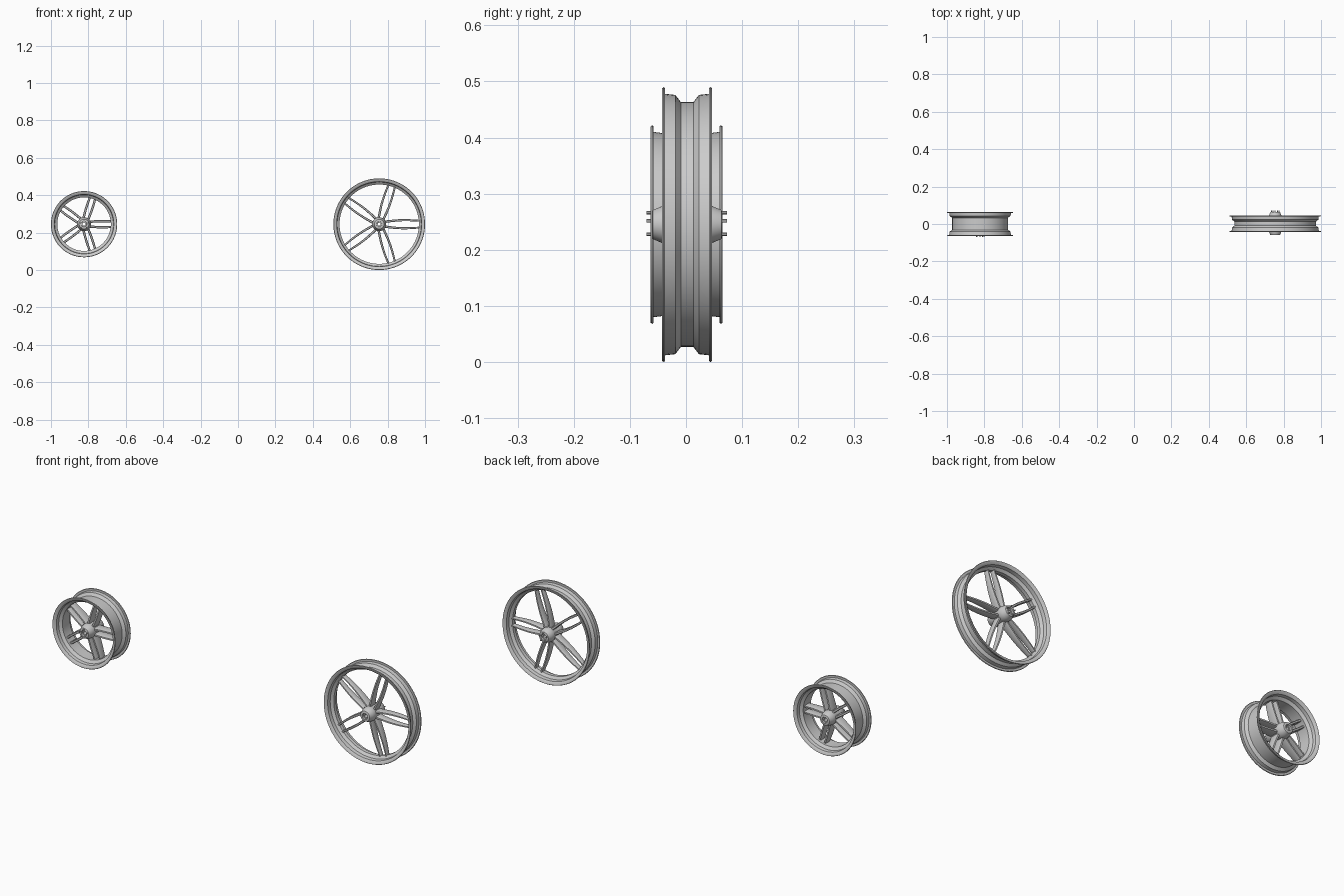
import bpy, bmesh, math
from mathutils import Matrix, Vector

cube = bpy.data.objects.get("Cube")
if cube:
    bpy.data.objects.remove(cube)

metal = bpy.data.materials.new("light grey metal")
metal.use_nodes = True
GREY = (0.6, 0.6, 0.6, 1)
metal.diffuse_color = GREY
metal.node_tree.nodes["Principled BSDF"].inputs["Base Color"].default_value = GREY


def finish(name, bm, centre):
    bmesh.ops.recalc_face_normals(bm, faces=bm.faces)
    mesh = bpy.data.meshes.new(name)
    bm.to_mesh(mesh)
    bm.free()
    mesh.materials.append(metal)
    ob = bpy.data.objects.new(name, mesh)
    bpy.context.collection.objects.link(ob)
    ob.location = centre
    bpy.ops.object.select_all(action="DESELECT")
    ob.select_set(True)
    bpy.context.view_layer.objects.active = ob
    bpy.ops.object.shade_smooth_by_angle(angle=math.radians(35))


def lathe(name, profile, centre, steps):
    """Spin a closed (radius, y) outline around the wheel axle."""
    bm = bmesh.new()
    rings = []
    for i in range(steps):
        a = math.tau * i / steps
        rings.append([bm.verts.new((r * math.cos(a), y, r * math.sin(a))) for r, y in profile])
    n = len(profile)
    for i in range(steps):
        p, q = rings[i], rings[(i + 1) % steps]
        for j in range(n):
            k = (j + 1) % n
            bm.faces.new((p[j], p[k], q[k], q[j]))
    finish(name, bm, centre)


def rim(name, radius, half, seat, well, drop, flat, thick, centre):
    """Drop-centre rim with rolled lips; the inside follows the outside."""
    lip = 0.0055
    outer = [(seat, half - lip), (seat - 0.002, drop), (well, flat)]
    edge = [(radius - 0.002, half - lip), (radius, half - lip / 2), (radius - 0.002, half),
            (seat + 0.003, half - 0.001), (seat - thick, half - lip - 0.002)]
    inner = [(seat - thick - 0.002, drop - 0.002), (well - thick, flat - 0.002)]
    side = outer[::-1] + edge + inner
    profile = side + [(r, -y) for r, y in reversed(side)]
    lathe(name, profile, centre, 96)


def spokes(name, r0, r1, gaps, widths, depths, centre):
    """Five pairs of bowed, tapering blades."""
    bm = bmesh.new()
    steps = 12
    for i in range(5):
        turn = Matrix.Rotation(-math.tau * i / 5, 3, "Y")
        for s in (-1, 1):
            prev = None
            for k in range(steps + 1):
                t = k / steps
                r = r0 + (r1 - r0) * t
                gap = gaps[0] + (gaps[1] - gaps[0]) * t + gaps[2] * math.sin(math.pi * t)
                w = widths[0] + (widths[1] - widths[0]) * t
                d = depths[0] + (depths[1] - depths[0]) * t
                section = [(-w, -d * 0.7), (-w * 0.6, -d), (w * 0.6, -d), (w, -d * 0.7),
                           (w, d * 0.7), (w * 0.6, d), (-w * 0.6, d), (-w, d * 0.7)]
                ring = [bm.verts.new(turn @ Vector((r, y, s * gap + z))) for z, y in section]
                if prev:
                    for j in range(8):
                        m = (j + 1) % 8
                        bm.faces.new((prev[j], prev[m], ring[m], ring[j]))
                else:
                    bm.faces.new(ring)
                prev = ring
            bm.faces.new(prev)
    finish(name, bm, centre)


def bolts(name, side, end, centre):
    bm = bmesh.new()
    for i in range(5):
        a = math.tau * (i + 0.25) / 5
        place = Matrix.Translation((0.021 * math.cos(a), side * (end + 0.003), 0.021 * math.sin(a)))
        bmesh.ops.create_cone(bm, cap_ends=True, segments=6, radius1=0.003, radius2=0.003,
                              depth=0.012, matrix=place @ Matrix.Rotation(math.pi / 2, 4, "X"))
    finish(name, bm, centre)


def hub(name, end, waist, centre):
    """Tapered barrel with a recessed axle bore."""
    half = [(waist, 0.018), (0.037, 0.026), (0.033, end - 0.018), (0.026, end - 0.001),
            (0.024, end), (0.015, end), (0.014, end - 0.008), (0.008, end - 0.008)]
    lathe(name, half + [(r, -y) for r, y in reversed(half)], centre, 40)


# Large narrow wheel
large = (0.755, 0.002, 0.245)
rim("large_rim", 0.245, 0.0445, 0.233, 0.218, 0.021, 0.011, 0.006, large)
spokes("large_spokes", 0.03, 0.215, (0.013, 0.018, 0.006), (0.0065, 0.005), (0.021, 0.012), large)
hub("large_hub", 0.062, 0.035, large)
bolts("large_bolts", 1, 0.062, large)

# Small wide wheel
small = (-0.823, 0.001, 0.245)
rim("small_rim", 0.177, 0.064, 0.165, 0.149, 0.042, 0.032, 0.006, small)
spokes("small_spokes", 0.028, 0.146, (0.013, 0.015, 0.002), (0.0065, 0.006), (0.026, 0.019), small)
hub("small_hub", 0.062, 0.036, small)
bolts("small_bolts", -1, 0.062, small)
